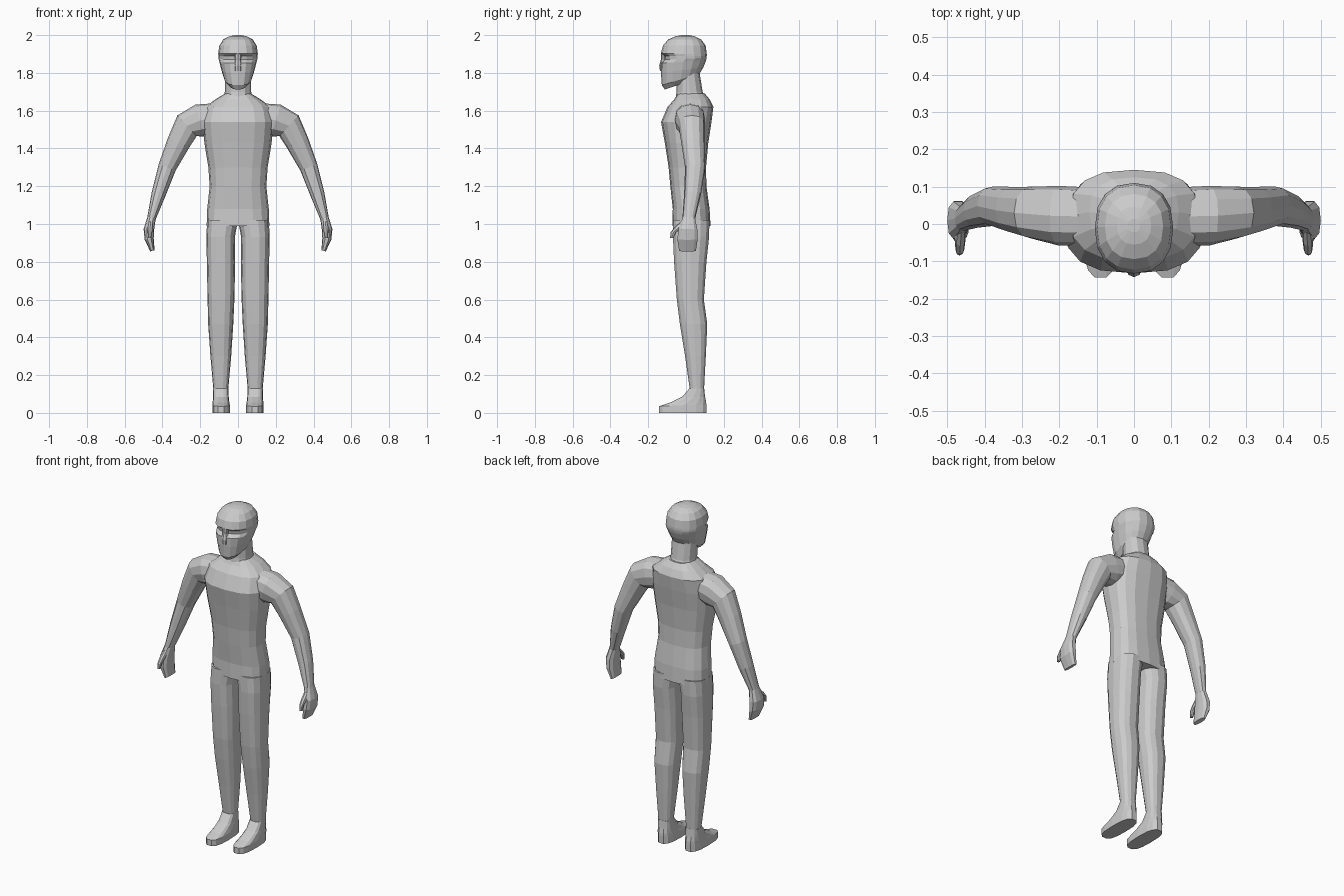
import bpy, bmesh, math
from mathutils import Vector

grey = bpy.data.materials.new("plain grey")
grey.diffuse_color = (0.6, 0.6, 0.6, 1)


def section(n, p):
    """Unit superellipse outline with n corners; p sets the squareness."""
    pts = []
    for i in range(n):
        a = 2 * math.pi * i / n
        c, s = math.cos(a), math.sin(a)
        pts.append((math.copysign(abs(c) ** (2 / p), c), math.copysign(abs(s) ** (2 / p), s)))
    return pts


def loft(name, rings, mirror=False):
    """Skin a list of point rings and cap both ends."""
    bm = bmesh.new()
    rows = [[bm.verts.new(p) for p in r] for r in rings]
    n = len(rows[0])
    for a, b in zip(rows, rows[1:]):
        for i in range(n):
            j = (i + 1) % n
            bm.faces.new((a[i], a[j], b[j], b[i]))
    bm.faces.new(rows[0])
    bm.faces.new(rows[-1])
    bmesh.ops.recalc_face_normals(bm, faces=bm.faces)
    me = bpy.data.meshes.new(name)
    bm.to_mesh(me)
    bm.free()
    me.materials.append(grey)
    ob = bpy.data.objects.new(name, me)
    bpy.context.collection.objects.link(ob)
    if mirror:
        m = ob.modifiers.new("mirror", 'MIRROR')
        m.use_mirror_merge = False
    return ob


def stack(rows, n=16, p=2.4):
    """Upright rings: z at front, z at back, x min, x max, y front, y back."""
    rings = []
    for zf, zb, x0, x1, yf, yb in rows:
        rings.append([((x0 + x1) / 2 + u * (x1 - x0) / 2,
                       (yf + yb) / 2 + v * (yb - yf) / 2,
                       (zf + zb) / 2 + v * (zb - zf) / 2) for u, v in section(n, p)])
    return rings


def limb(rows, n=12, p=2.3):
    """Rings square to a path: x, y, z, half thickness, half depth in y."""
    pts = [Vector(r[:3]) for r in rows]
    rings = []
    for i, r in enumerate(rows):
        before = (pts[i] - pts[max(i - 1, 0)]).normalized()
        after = (pts[min(i + 1, len(pts) - 1)] - pts[i]).normalized()
        t = before + after
        side = Vector((-t.z, 0, t.x)).normalized()
        rings.append([pts[i] + side * u * r[3] + Vector((0, v * r[4], 0)) for u, v in section(n, p)])
    return rings


def level(rows):
    """Symmetric level rows: z, half width, y front, y back."""
    return [(z, z, -w, w, yf, yb) for z, w, yf, yb in rows]


# torso
loft("torso", stack(level([
    (0.99, 0.166, -0.072, 0.130), (1.08, 0.163, -0.070, 0.125), (1.20, 0.150, -0.083, 0.108),
    (1.30, 0.157, -0.092, 0.106), (1.43, 0.178, -0.112, 0.118), (1.54, 0.188, -0.132, 0.135),
    (1.62, 0.172, -0.098, 0.145), (1.66, 0.120, -0.062, 0.125), (1.69, 0.070, -0.045, 0.100)]), p=2.6))

# neck
loft("neck", stack(level([
    (1.65, 0.076, -0.058, 0.110), (1.70, 0.070, -0.050, 0.088), (1.80, 0.070, -0.050, 0.072)]), 12, 2.2))

# head with tilted jaw rings and an eye groove
head = [(1.712, 1.765, 0.045, -0.112, 0.045), (1.735, 1.795, 0.072, -0.128, 0.072),
        (1.80, 1.83, 0.088, -0.133, 0.092), (1.852, 1.865, 0.099, -0.134, 0.106),
        (1.870, 1.88, 0.103, -0.112, 0.109), (1.890, 1.89, 0.104, -0.116, 0.110),
        (1.902, 1.90, 0.105, -0.133, 0.110), (1.945, 1.945, 0.099, -0.122, 0.104),
        (1.977, 1.977, 0.078, -0.094, 0.080), (1.994, 1.994, 0.046, -0.055, 0.046),
        (2.00, 2.00, 0.016, -0.022, 0.014)]
loft("head", stack([(zf, zb, -w, w, yf, yb) for zf, zb, w, yf, yb in head], p=2.3))

# nose
loft("nose", stack(level([
    (1.81, 0.018, -0.138, -0.11), (1.84, 0.021, -0.142, -0.10),
    (1.87, 0.016, -0.133, -0.10), (1.905, 0.020, -0.133, -0.10)]), 8, 2))

# arms and hands
loft("arms", limb([
    (0.12, 0.020, 1.565, 0.075, 0.078), (0.20, 0.022, 1.548, 0.088, 0.080),
    (0.27, 0.030, 1.520, 0.075, 0.070), (0.315, 0.037, 1.43, 0.062, 0.062),
    (0.375, 0.048, 1.30, 0.048, 0.053), (0.42, 0.035, 1.16, 0.038, 0.045),
    (0.458, 0.015, 1.03, 0.023, 0.034)]), True)
loft("hands", limb([
    (0.456, 0.015, 1.04, 0.022, 0.032), (0.472, 0.010, 0.97, 0.028, 0.052),
    (0.470, 0.008, 0.92, 0.024, 0.056), (0.453, 0.008, 0.858, 0.012, 0.046)], 10, 2.6), True)
loft("thumbs", stack([
    (0.925, 0.925, 0.458, 0.476, -0.084, -0.066), (0.955, 0.955, 0.454, 0.478, -0.082, -0.052),
    (0.985, 0.985, 0.450, 0.480, -0.060, -0.010), (1.015, 1.015, 0.450, 0.474, -0.025, 0.010)], 8, 2.2), True)

# legs
loft("legs", stack([(z, z, a, b, c, d) for z, a, b, c, d in [
    (1.02, 0.000, 0.164, -0.069, 0.126), (0.93, 0.017, 0.167, -0.071, 0.124),
    (0.80, 0.015, 0.165, -0.065, 0.110), (0.60, 0.019, 0.161, -0.050, 0.096),
    (0.47, 0.025, 0.158, -0.034, 0.114), (0.30, 0.036, 0.146, -0.006, 0.106),
    (0.12, 0.052, 0.130, 0.020, 0.096)]], 14, 2.5), True)

# feet
loft("feet", stack([
    (0.00, 0.00, 0.043, 0.136, -0.145, 0.110), (0.035, 0.045, 0.043, 0.136, -0.145, 0.110),
    (0.055, 0.06, 0.046, 0.134, -0.085, 0.108), (0.085, 0.085, 0.049, 0.132, -0.022, 0.102),
    (0.13, 0.13, 0.051, 0.131, 0.018, 0.097)], 14, 2.8), True)
